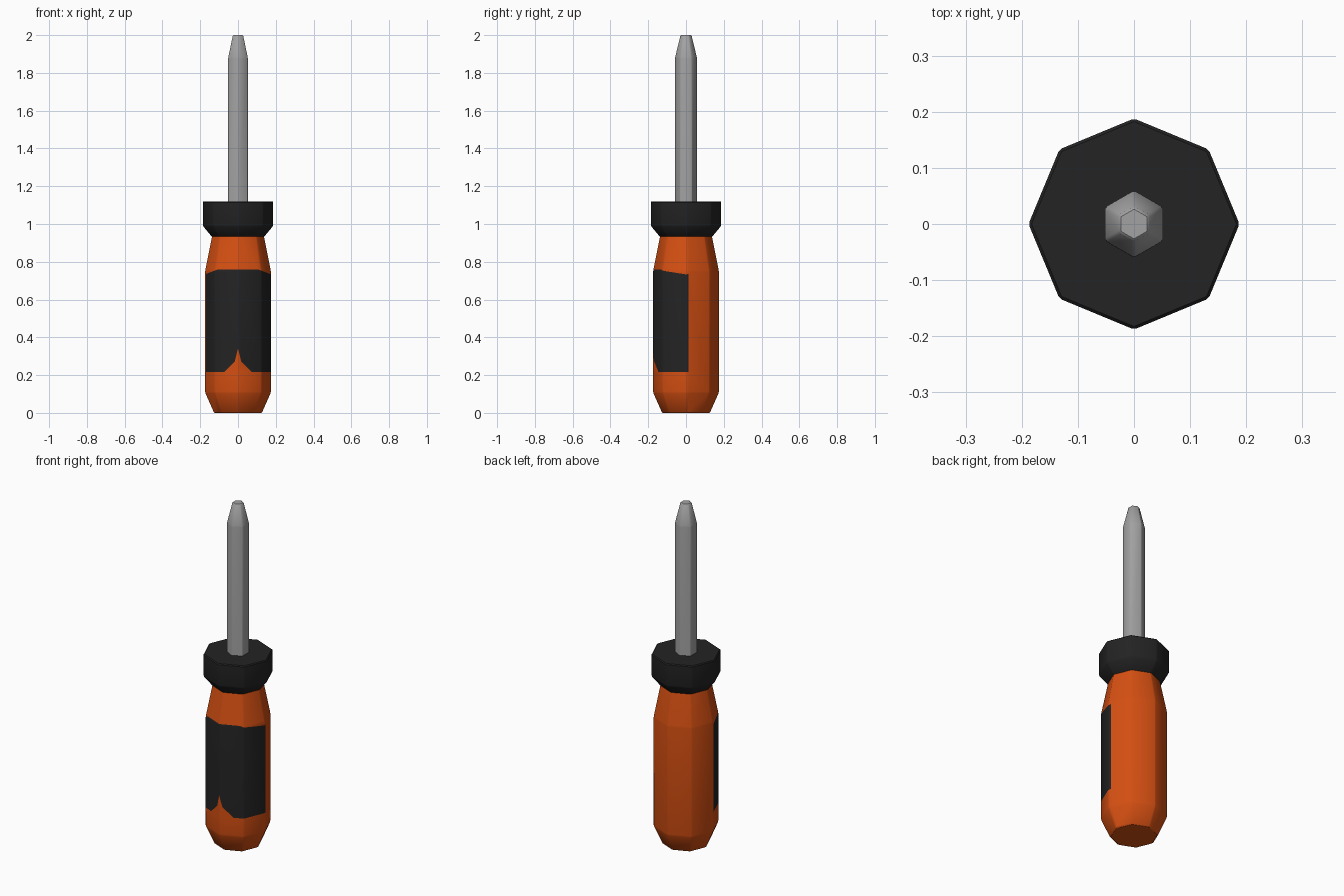
import bpy, bmesh, math
from mathutils import Vector

if "Cube" in bpy.data.objects:
    bpy.data.objects.remove(bpy.data.objects["Cube"])


def make_material(name, rgb):
    m = bpy.data.materials.new(name)
    m.diffuse_color = (*rgb, 1)
    m.use_nodes = True
    m.node_tree.nodes["Principled BSDF"].inputs["Base Color"].default_value = m.diffuse_color
    return m


orange = make_material("orange plastic", (0.66, 0.078, 0.006))
black = make_material("black rubber", (0.017, 0.017, 0.017))
steel = make_material("grey steel", (0.36, 0.36, 0.365))


def prism(sides, start, profile, bevel):
    """Stack polygon rings of (radius, height), cap both ends, soften edges."""
    bm = bmesh.new()
    rings = []
    for r, z in profile:
        angles = [start + 2 * math.pi * i / sides for i in range(sides)]
        rings.append([bm.verts.new((r * math.cos(a), r * math.sin(a), z)) for a in angles])
    for lo, hi in zip(rings, rings[1:]):
        for i in range(sides):
            j = (i + 1) % sides
            bm.faces.new((lo[i], lo[j], hi[j], hi[i]))
    bm.faces.new(rings[0][::-1])
    bm.faces.new(rings[-1])
    bmesh.ops.bevel(bm, geom=bm.edges[:], offset=bevel, segments=1,
                    profile=0.5, affect='EDGES')
    return bm


def finish(bm, name, materials):
    bmesh.ops.recalc_face_normals(bm, faces=bm.faces[:])
    mesh = bpy.data.meshes.new(name)
    bm.to_mesh(mesh)
    bm.free()
    for m in materials:
        mesh.materials.append(m)
    ob = bpy.data.objects.new(name, mesh)
    bpy.context.collection.objects.link(ob)
    bpy.ops.object.select_all(action='DESELECT')
    ob.select_set(True)
    bpy.context.view_layer.objects.active = ob
    bpy.ops.object.shade_smooth_by_angle(angle=math.radians(30))


# Handle: tapered octagonal grip
handle = prism(8, 0, [(0.128, 0), (0.176, 0.108), (0.176, 0.75), (0.136, 0.95)], 0.005)

# Rubber patch on the front: bounded by planes (point, normal pointing outwards)
bounds = [(Vector((0, 0, 0)), Vector((-0.08, 1, 0))),
          (Vector((0, 0, 0.76)), Vector((0, 0, 1))),
          (Vector((0, 0, 0.217)), Vector((0, 0, -1)))]
# per side: drooping top corner, shallow notch and steep notch at the bottom
sloped = [(0.80, -0.38, 1), (0.29, -1.0, -1), (0.34, -4.0, -1)]
side_bounds = {s: [(Vector((0, 0, h)), Vector((-s * k, 0, 1)) * d) for h, k, d in sloped]
               for s in (-1, 1)}


def inside(face, planes):
    c = face.calc_center_median()
    return all((c - p).dot(n) < 0 for p, n in planes)


def cut(bm, faces, p, n):
    geom = set(faces)
    for f in faces:
        geom.update(f.edges)
        geom.update(f.verts)
    bmesh.ops.bisect_plane(bm, geom=list(geom), dist=1e-5, plane_co=p, plane_no=n)


cut(handle, handle.faces[:], Vector((0, 0, 0)), Vector((1, 0, 0)))
done = []
for p, n in bounds:
    cut(handle, [f for f in handle.faces if inside(f, done) and abs(f.normal.z) < 0.9], p, n)
    done.append((p, n))
for s, planes in side_bounds.items():
    done = list(bounds)
    for p, n in planes:
        cut(handle, [f for f in handle.faces
                     if inside(f, done) and f.calc_center_median().x * s > 0], p, n)
        done.append((p, n))
for f in handle.faces:
    s = 1 if f.calc_center_median().x > 0 else -1
    f.material_index = int(inside(f, bounds + side_bounds[s]))
finish(handle, "handle", [orange, black])

# Collar: flared octagonal guard above the grip
collar = prism(8, 0, [(0.138, 0.93), (0.188, 0.99), (0.188, 1.12)], 0.005)
finish(collar, "collar", [black])

# Shaft: hexagonal steel rod with a tapered tip
shaft = prism(6, math.pi / 2, [(0.06, 1.09), (0.06, 1.88), (0.031, 2.0)], 0.004)
finish(shaft, "shaft", [steel])
